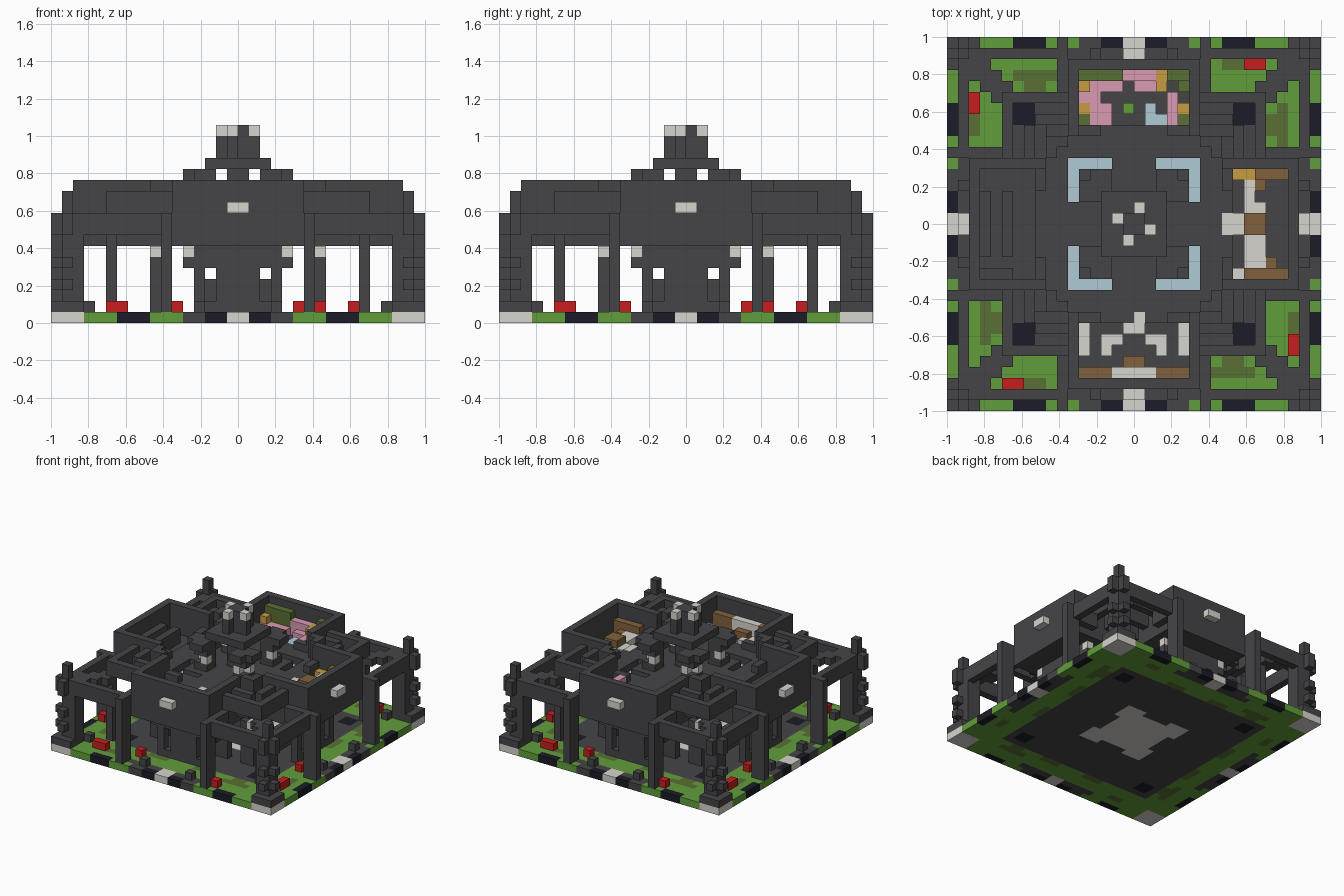
import bpy, bmesh
from mathutils import Matrix, Vector

cube = bpy.data.objects.get("Cube")
if cube:
    bpy.data.objects.remove(cube, do_unlink=True)

UNIT = 2 / 34  # one block edge


def material(name, r, g, b):
    mat = bpy.data.materials.new(name)
    mat.use_nodes = True
    colour = (r, g, b, 1)
    mat.diffuse_color = colour
    mat.node_tree.nodes["Principled BSDF"].inputs["Base Color"].default_value = colour
    return mat


stone = material("dark stone", .06, .06, .065)
pale = material("pale stone", .68, .66, .61)
navy = material("navy stone", .011, .012, .02)
grass = material("grass green", .12, .34, .044)
olive = material("olive moss", .1, .16, .033)
red = material("red flower", .57, .013, .013)
wood = material("brown wood", .22, .12, .047)
pink = material("pink cloth", .7, .32, .44)
glass = material("pale blue glass", .43, .6, .67)
gold = material("golden wood", .57, .33, .055)


def finish(name, bm, mats):
    mesh = bpy.data.meshes.new(name)
    bm.to_mesh(mesh)
    bm.free()
    for mat in mats:
        mesh.materials.append(mat)
    obj = bpy.data.objects.new(name, mesh)
    bpy.context.collection.objects.link(obj)


def part(name, mat, boxes, turns=1, mirror=False):
    """Blocks given as opposite corners (x, y, z, x, y, z), repeated about z."""
    bm = bmesh.new()
    for x0, y0, z0, x1, y1, z1 in boxes:
        for side in ((1, -1) if mirror else (1,)):
            for turn in range(turns):
                spin = Matrix.Rotation(turn * 1.5707963, 4, "Z")
                mid = Vector((side * (x0 + x1), y0 + y1, z0 + z1)) * UNIT / 2
                size = Matrix.Diagonal((*(UNIT * abs(d) for d in (x1 - x0, y1 - y0, z1 - z0)), 1))
                bmesh.ops.create_cube(bm, size=1, matrix=spin @ Matrix.Translation(mid) @ size)
    finish(name, bm, [mat])


# Ground slab, painted cell by cell
PAINT = [stone, pale, navy, grass, olive]


def ground_colour(x, y):
    far, near = max(abs(x), abs(y)), min(abs(x), abs(y))
    # turn the cell into the front quarter
    while not (y < 0 and abs(y) == far):
        x, y = -y, x
    if near > 14 or (far > 15 and near < 1):
        return pale
    if far > 16:
        if 8 < near < 11 or near < 3:
            return navy
        return stone if 3 < near < 5 else grass
    if far > 15 and near < 6:
        return stone
    if far < 4 or (far < 5 and near > 2):
        return pale
    if 9 < near and far < 11:
        return navy
    if far < 12:
        return stone
    if (13 < far < 14 and 7 < x < 11) or (12 < far < 13 and 8 < x < 10):
        return olive
    if (14 < far < 15 and -10 < x < -8) or (far < 13 and 2 < near < 5):
        return olive
    return grass


bm = bmesh.new()
bmesh.ops.create_grid(bm, x_segments=34, y_segments=34, size=1)
top = bmesh.ops.extrude_face_region(bm, geom=bm.faces[:])["geom"]
bmesh.ops.translate(bm, vec=(0, 0, UNIT), verts=[g for g in top if isinstance(g, bmesh.types.BMVert)])
bmesh.ops.recalc_face_normals(bm, faces=bm.faces[:])
for face in bm.faces:
    centre = face.calc_center_median() / UNIT
    x, y = (max(-16.5, min(16.5, c)) for c in centre.xy)
    x, y = round(x - .5) + .5, round(y - .5) + .5
    face.material_index = PAINT.index(ground_colour(x, y))
finish("ground_slab", bm, PAINT)

# Garden details
part("flower_beds", red, [(-12, -15, 1, -10, -14, 2), (-6, -14, 1, -5, -13, 2), (7, -16, 1, 8, -15, 2)], turns=4)
part("garden_rocks", stone, [(-14, -14, 1, -13, -13, 2), (3, -16, 1, 4, -15, 2)], turns=4, mirror=True)

# Corner towers with projecting rungs and a diagonal bridge to the deck
tower = [(14, 14, 1, 16, 16, 10), (15, 15, 10, 16, 16, 12), (14, 14, 1, 17, 17, 2)]
for low, high in ((3, 4), (5, 6), (8, 10)):
    tower += [(14, 15, low, 17, 16, high), (15, 14, low, 16, 17, high)]
part("corner_towers", stone, tower, turns=4)
part("corner_bridges", stone, [(12, 12, 9, 13, 14, 10), (13, 12, 9, 14, 15, 10), (14, 13, 9, 15, 14, 10),
                               (11, 12, 9, 12, 13, 10), (12, 11, 9, 13, 12, 10)], turns=4)
part("deck_posts", stone, [(11, 11, 1, 12, 12, 10)], turns=4)

# Outer frame: beams and the posts that carry them
part("outer_beams", stone, [(6, -16, 8, 15, -15, 10), (6, -15, 8, 7, -12, 10)], turns=4, mirror=True)
part("beam_posts", stone, [(6, -17, 1, 7, -15, 10)], turns=4, mirror=True)

# Undercroft: lamp-topped pillars, hall walls, core and the tapered supports
part("inner_pillars", stone, [(6, 6, 1, 8, 8, 6), (6, 6, 6, 7, 8, 7), (7, 6, 6, 8, 7, 7)], turns=4)
part("pillar_lamps", pale, [(7, 7, 6, 8, 8, 7)], turns=4)
part("hall_walls", stone, [(-4, -8, 1, 4, -7, 4)], turns=4)
part("central_core", stone, [(-2, -2, 1, 2, 2, 5), (-4, -4, 5, 4, 4, 7)])
part("wing_supports", stone, [(0, -12, 5, 4, -11, 7), (4, -12, 5, 5, -11, 6), (0, -12, 2, 2, -11, 5),
                              (3, -12, 1, 4, -11, 5), (0, -12, 1, 4, -11, 2)], turns=4, mirror=True)
part("support_lamps", pale, [(4, -12, 6, 5, -11, 7)], turns=4, mirror=True)

# Upper deck with a raised rim, and the four open rooms
part("deck", stone, [(-8, -6, 7, 8, 6, 8), (-6, -8, 7, 6, 8, 8), (-5, -5, 8, 5, 5, 10)])
part("deck_rim", stone, [(-6, -9, 8, 8, -6, 10), (-2, -6, 8, 2, -5, 10)], turns=4)
part("wing_floors", stone, [(-5, -14, 7, 5, -8, 9)], turns=4)
part("wing_walls", stone, [(0, -15, 7, 6, -14, 13), (5, -14, 7, 6, -8, 13), (3, -9, 9, 5, -8, 11)],
     turns=4, mirror=True)
part("wall_lights", pale, [(-1, -16, 10, 1, -15, 11)], turns=4)

# Nested corner ridges bridging between the rooms, the middle one open at its corner
ridges = [(11, 11, 10, 12, 12, 12), (7, 7, 8, 8, 8, 13)]
for edge, low, high in ((11, 10, 12), (9, 9, 12), (7, 8, 13)):
    ridges += [(6, edge, low, edge, edge + 1, high), (edge, 6, low, edge + 1, edge, high)]
part("corner_ridges", stone, ridges, turns=4)
part("corner_skylights", glass, [(2, 5, 8, 6, 6, 9), (5, 2, 8, 6, 5, 9)], turns=4)

# Central turret
part("turret_body", stone, [(-3, -3, 14, 3, 3, 15), (-1, -1, 10, 1, 1, 18)])
part("turret_corners", stone, [(2, 2, 10, 4, 4, 11), (2, 2, 11, 3, 3, 12), (2, 2, 12, 4, 4, 14),
                               (4, 2, 13, 5, 4, 14), (2, 4, 13, 4, 5, 14)], turns=4)
part("turret_lamps", pale, [(3, 2, 11, 4, 3, 12), (2, 3, 11, 3, 4, 12)], turns=4)
part("chimneys", stone, [(0, 1, 15, 1, 2, 17)], turns=4)
part("chimney_caps", pale, [(0, 1, 17, 1, 2, 18)], turns=4)

# Back room
part("pink_seats", pink, [(-1, 13, 9, 2, 14, 11), (-4, 12, 9, -1, 13, 10), (0, 12, 9, 2, 13, 10),
                          (-5, 11, 9, -3, 12, 10), (-4, 9, 9, -2, 11, 10), (3, 9, 9, 4, 12, 11)])
part("moss_shelves", olive, [(-5, 13, 9, -1, 14, 12), (3, 13, 9, 5, 14, 12), (4, 12, 9, 5, 13, 11),
                             (-5, 9, 9, -4, 10, 10), (4, 9, 9, 5, 10, 10)])
part("gold_cabinets", gold, [(2, 12, 9, 3, 14, 11), (-5, 12, 9, -4, 13, 11), (-5, 10, 9, -4, 11, 10),
                             (4, 10, 9, 5, 11, 10), (9, 4, 9, 11, 5, 10)])
part("bath", glass, [(1, 9, 9, 3, 10, 10), (1, 10, 9, 2, 11, 10)])
part("room_plant", grass, [(-1, 10, 9, 0, 11, 10)])

# Front room
part("front_benches", wood, [(2, -14, 9, 5, -13, 11), (0, -13, 9, 1, -12, 10)], mirror=True)
part("front_tables", pale, [(0, -14, 9, 2, -13, 11), (4, -12, 9, 5, -9, 10), (2, -12, 9, 3, -10, 10),
                            (0, -10, 9, 1, -9, 10), (1, -11, 9, 2, -10, 10)], mirror=True)
part("front_tile", pale, [(0, -9, 10, 1, -8, 10.1)])

# Left and right rooms
part("side_benches", wood, [(11, 4, 9, 14, 5, 11), (10, -5, 9, 14, -4, 11), (10, -1, 9, 12, 1, 11),
                            (12, -4, 9, 13, -3, 10), (11, 3, 9, 12, 4, 10)])
part("side_counter", pale, [(10, 1, 9, 11, 4, 10), (11, 1, 9, 12, 2, 10), (10, -4, 9, 12, -1, 10),
                            (9, -1, 9, 10, 1, 10), (8, -1, 9, 9, 1, 10.1), (9, -5, 9, 10, -4, 10)])
part("room_steps", stone, [(-14, -3, 9, -13, 3, 11), (-12, -3, 9, -11, 3, 11), (-14, -5, 9, -11, -4, 10)])
